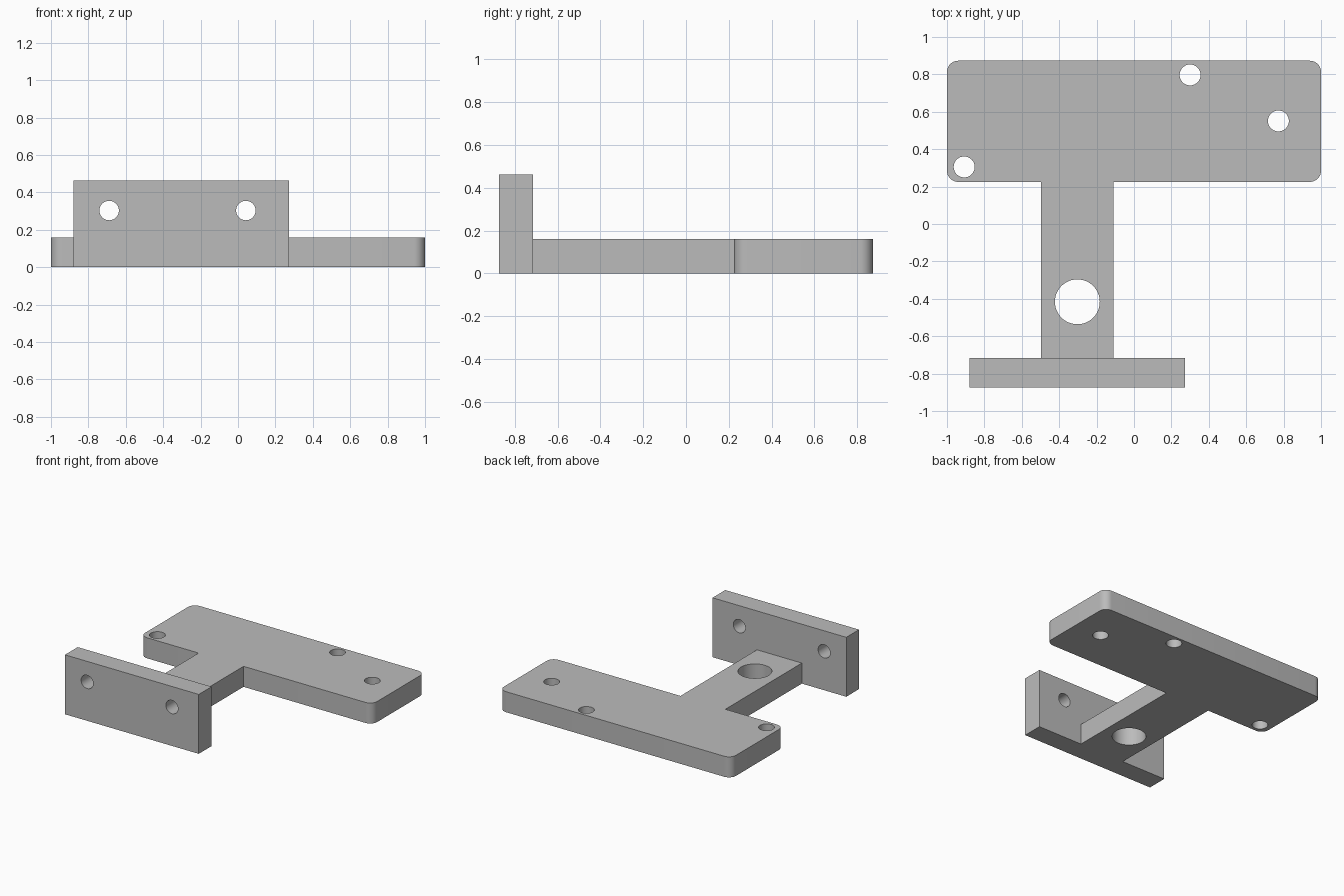
import bpy, bmesh
from math import pi, cos, sin
from mathutils import Matrix, Vector

if "Cube" in bpy.data.objects:
    bpy.data.objects.remove(bpy.data.objects["Cube"])

grey = bpy.data.materials.new("plain grey")
grey.use_nodes = True
grey.diffuse_color = (0.5, 0.5, 0.5, 1)
grey.node_tree.nodes["Principled BSDF"].inputs["Base Color"].default_value = (0.5, 0.5, 0.5, 1)

THICK, WALL_H, R = 0.16, 0.463, 0.06


def make(name, bm):
    bmesh.ops.recalc_face_normals(bm, faces=bm.faces)
    mesh = bpy.data.meshes.new(name)
    bm.to_mesh(mesh)
    bm.free()
    mesh.materials.append(grey)
    ob = bpy.data.objects.new(name, mesh)
    bpy.context.collection.objects.link(ob)
    return ob


def prism(name, outline, height):
    bm = bmesh.new()
    face = bm.faces.new([bm.verts.new((x, y, 0)) for x, y in outline])
    top = bmesh.ops.extrude_face_region(bm, geom=[face])["geom"]
    verts = [v for v in top if isinstance(v, bmesh.types.BMVert)]
    bmesh.ops.translate(bm, verts=verts, vec=(0, 0, height))
    return make(name, bm)


def drill(name, centre, radius, axis="Z"):
    bm = bmesh.new()
    turn = Matrix.Rotation(pi / 2, 4, "X") if axis == "Y" else Matrix()
    bmesh.ops.create_cone(bm, cap_ends=True, segments=48, radius1=radius, radius2=radius,
                          depth=0.5, matrix=Matrix.Translation(Vector(centre)) @ turn)
    return make(name, bm)


def combine(target, tool, operation):
    mod = target.modifiers.new(tool.name, "BOOLEAN")
    mod.operation, mod.solver, mod.object = operation, "EXACT", tool
    bpy.context.view_layer.objects.active = target
    bpy.ops.object.modifier_apply(modifier=mod.name)
    bpy.data.objects.remove(tool)


def corner(cx, cy, start):
    return [(cx + R * cos(start + i * pi / 16), cy + R * sin(start + i * pi / 16)) for i in range(9)]


# Rounded plate and stem as one outline
back, front, stem_l, stem_r, wall_back = 0.873, 0.225, -0.497, -0.11, -0.716
outline = (corner(1 - R, front + R, -pi / 2) + corner(1 - R, back - R, 0)
           + corner(-1 + R, back - R, pi / 2) + corner(-1 + R, front + R, pi)
           + [(stem_l, front), (stem_l, wall_back - 0.05),
              (stem_r, wall_back - 0.05), (stem_r, front)])
bracket = prism("mounting_bracket", outline, THICK)

# Upright front wall
wall = prism("front_wall", [(-0.88, -0.873), (0.273, -0.873), (0.273, wall_back), (-0.88, wall_back)], WALL_H)
combine(bracket, wall, "UNION")

# Screw holes in the plate, large hole in the stem, holes through the wall
for x, y, r in [(-0.908, 0.305, 0.056), (0.3, 0.797, 0.056), (0.772, 0.551, 0.056), (-0.303, -0.416, 0.12)]:
    combine(bracket, drill("plate_hole", (x, y, 0.1), r), "DIFFERENCE")
for x in (-0.689, 0.042):
    combine(bracket, drill("wall_hole", (x, -0.8, 0.303), 0.052, "Y"), "DIFFERENCE")

# Smooth round surfaces, sharp edges elsewhere
bpy.ops.object.select_all(action="DESELECT")
bracket.select_set(True)
bpy.context.view_layer.objects.active = bracket
bpy.ops.object.shade_smooth_by_angle(angle=pi / 6)
